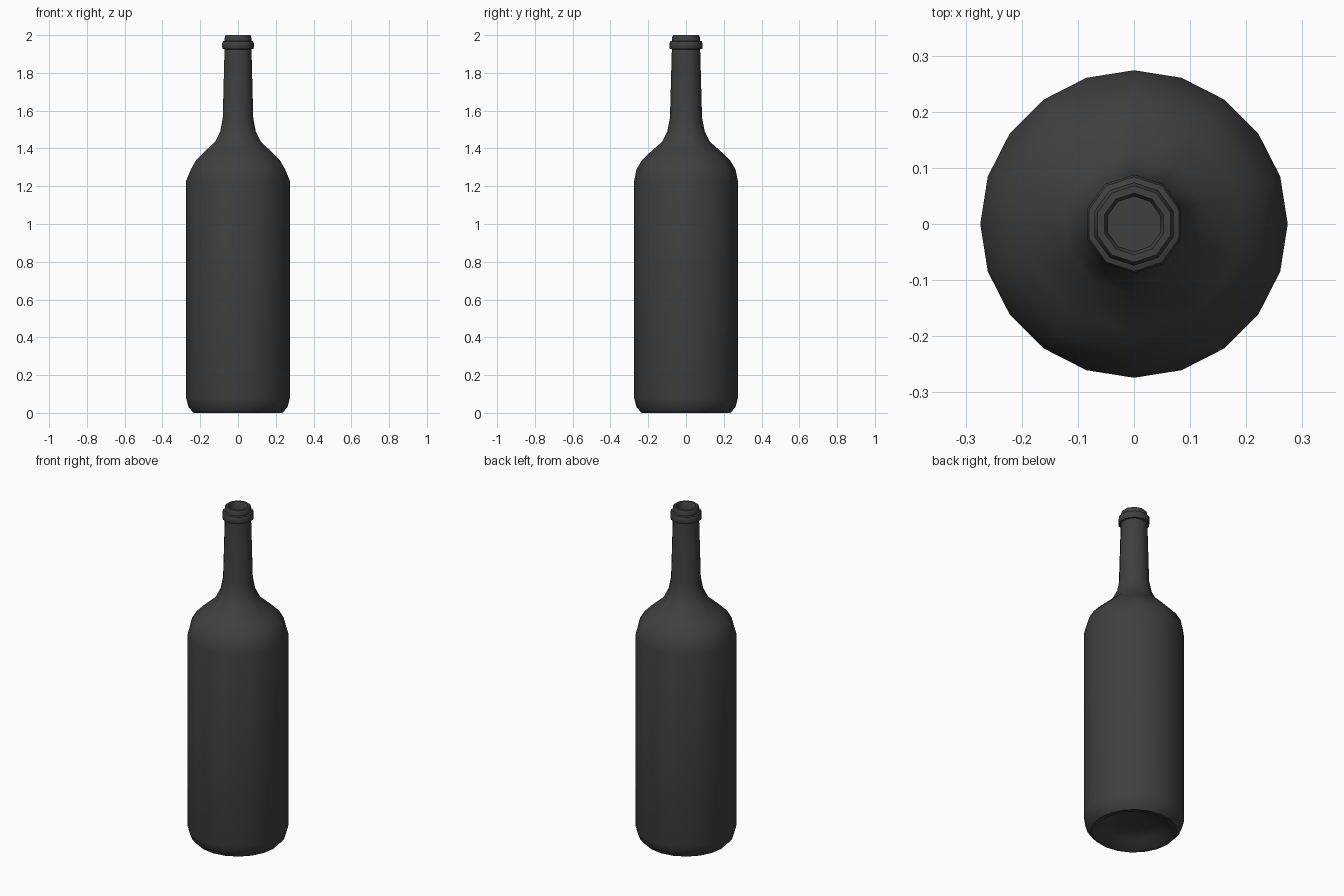
import bpy, bmesh, math

if "Cube" in bpy.data.objects:
    bpy.data.objects.remove(bpy.data.objects["Cube"])

# (radius, height, sides) from the base punt, up the outside, down into the mouth
PROFILE = [
    (0.09, 0.055, 20), (0.16, 0.04, 20), (0.205, 0.005, 20), (0.235, 0.0, 20),
    (0.262, 0.03, 20), (0.274, 0.075, 20), (0.274, 1.23, 20),
    (0.262, 1.29, 10), (0.235, 1.335, 10), (0.195, 1.375, 10), (0.127, 1.435, 10),
    (0.099, 1.49, 10), (0.085, 1.56, 10), (0.075, 1.925, 10),
    (0.085, 1.927, 10), (0.088, 1.935, 10), (0.088, 1.957, 10),
    (0.084, 1.967, 10), (0.074, 1.970, 10), (0.074, 1.988, 10),
    (0.068, 2.0, 10), (0.055, 2.0, 10), (0.049, 1.99, 10), (0.049, 1.90, 10),
]


def ring(bm, r, z, n):
    return [bm.verts.new((r * math.cos(math.pi / 2 + 2 * math.pi * i / n),
                          r * math.sin(math.pi / 2 + 2 * math.pi * i / n), z))
            for i in range(n)]


def bridge(bm, a, b):
    n, m = len(a), len(b)
    if n == m:
        for i in range(n):
            j = (i + 1) % n
            bm.faces.new((a[i], a[j], b[j], b[i]))
    else:  # twice as many sides below as above
        for i in range(m):
            j = (i + 1) % m
            mid, end = a[2 * i + 1], a[(2 * i + 2) % n]
            bm.faces.new((a[2 * i], mid, b[i]))
            bm.faces.new((mid, b[j], b[i]))
            bm.faces.new((mid, end, b[j]))


bm = bmesh.new()
rings = [ring(bm, *p) for p in PROFILE]
for lower, upper in zip(rings, rings[1:]):
    bridge(bm, lower, upper)
# Punt centre and floor of the mouth
bm.faces.new(list(reversed(rings[0])))
bm.faces.new(rings[-1])

mesh = bpy.data.meshes.new("bottle")
bm.to_mesh(mesh)
bm.free()
bottle = bpy.data.objects.new("bottle", mesh)
bpy.context.collection.objects.link(bottle)

# Dark glass
mat = bpy.data.materials.new("dark_glass")
mat.diffuse_color = (0.05, 0.05, 0.05, 1)
mat.use_nodes = True
mat.node_tree.nodes["Principled BSDF"].inputs["Base Color"].default_value = mat.diffuse_color
mesh.materials.append(mat)

# Smooth shading
bpy.context.view_layer.objects.active = bottle
bottle.select_set(True)
bpy.ops.object.shade_smooth_by_angle(angle=math.radians(50))
